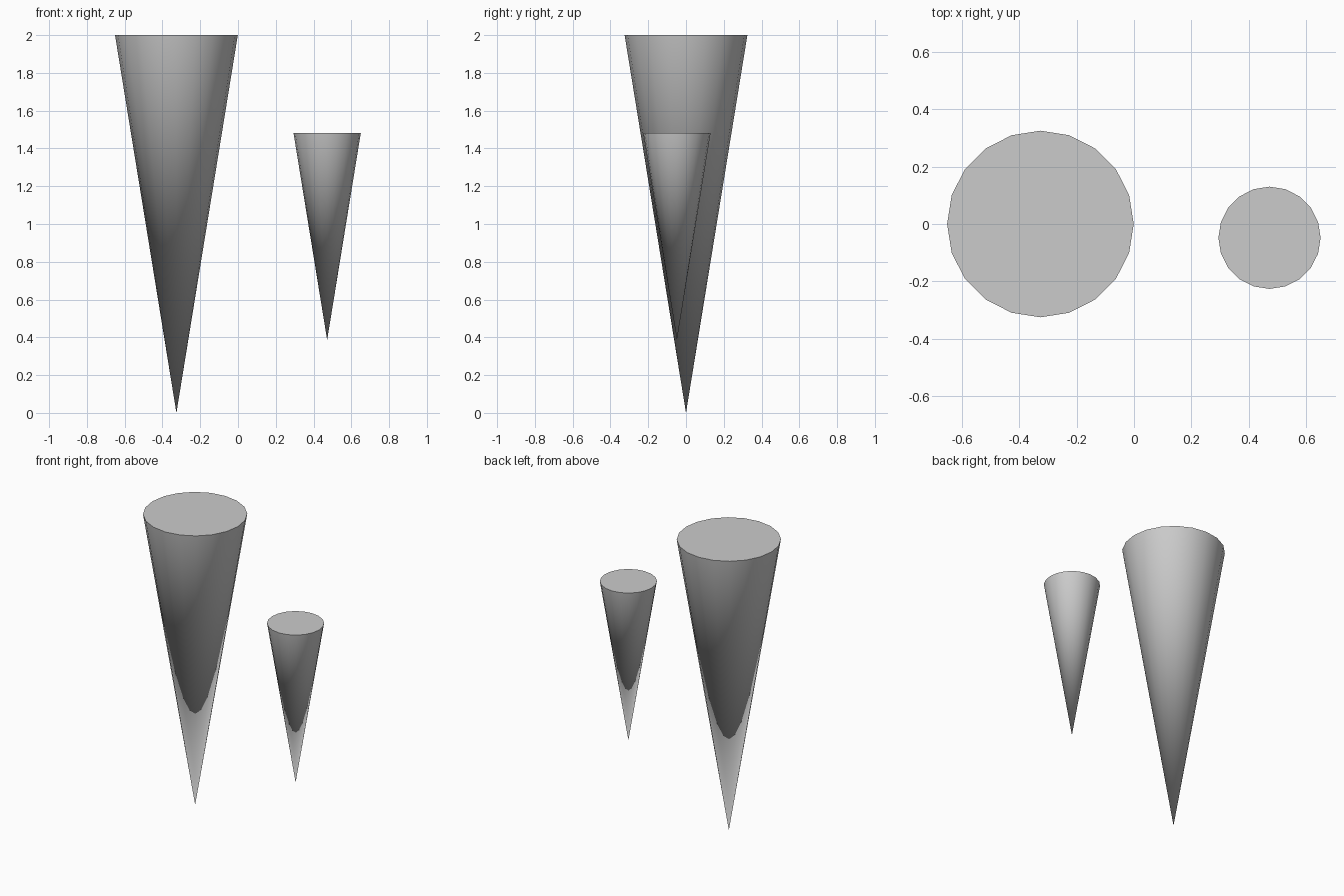
import bpy
import math

if "Cube" in bpy.data.objects:
    bpy.data.objects.remove(bpy.data.objects["Cube"])


def spike(name, x, y, radius, tip_z, top_z):
    # Closed 20-sided cone with its point facing down
    bpy.ops.mesh.primitive_cone_add(
        vertices=20, radius1=0, radius2=radius, depth=top_z - tip_z,
        location=(x, y, (tip_z + top_z) / 2))
    obj = bpy.context.object
    obj.name = name
    bpy.ops.object.shade_smooth_by_angle(angle=math.radians(40))
    return obj


# Large and small hanging spikes
spike("large_spike", -0.326, 0.0, 0.325, 0.0, 2.0)
spike("small_spike", 0.472, -0.048, 0.178, 0.386, 1.481)
